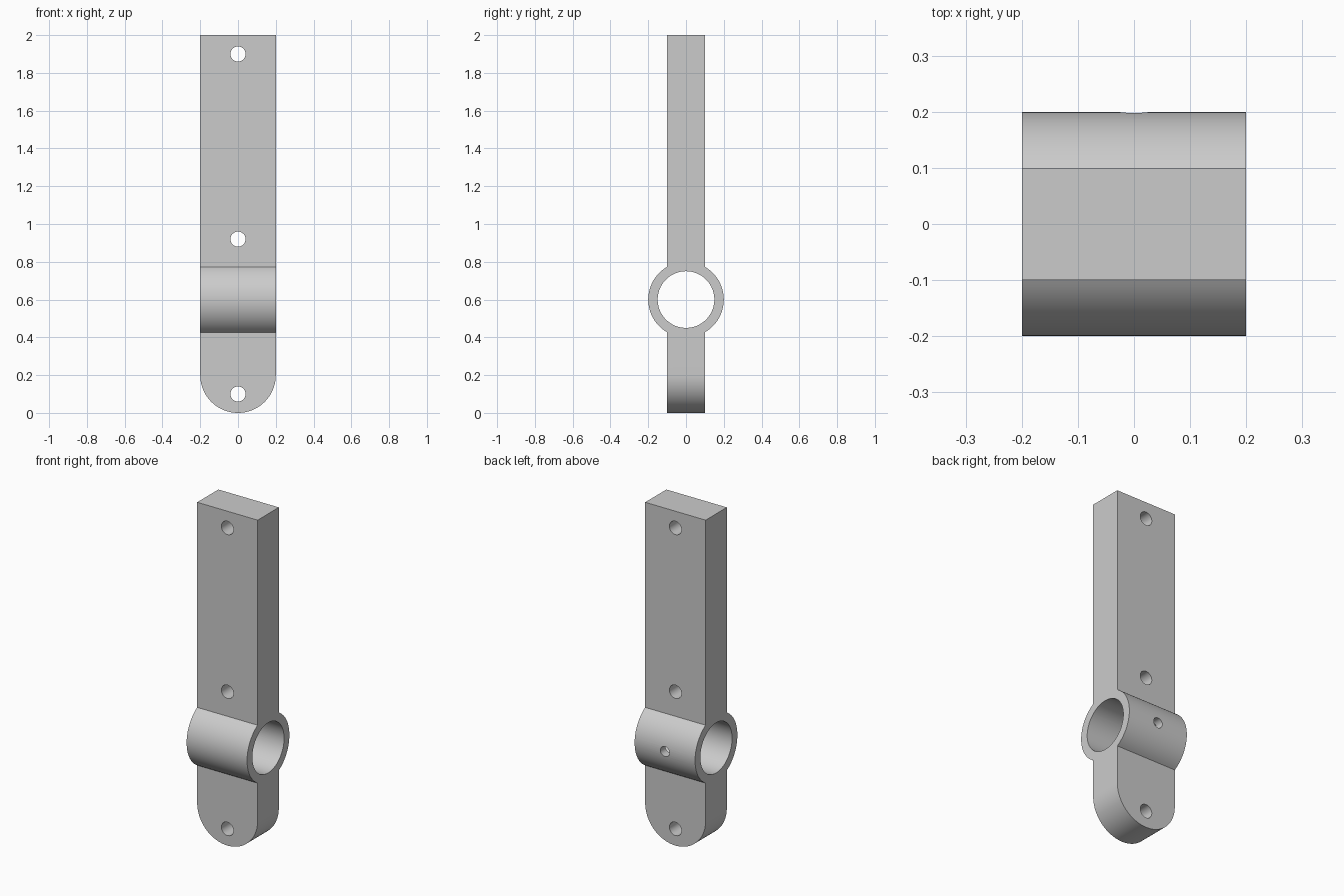
import bpy
import bmesh
from math import pi, sin, cos, radians

if "Cube" in bpy.data.objects:
    bpy.data.objects.remove(bpy.data.objects["Cube"])

WIDTH, THICK, HEIGHT = 0.4, 0.2, 2.0
HUB_Z, HUB_R, BORE_R = 0.6, 0.2, 0.15

grey = bpy.data.materials.new("plain_grey")
grey.use_nodes = True
grey.diffuse_color = (0.6, 0.6, 0.6, 1)
grey.node_tree.nodes["Principled BSDF"].inputs["Base Color"].default_value = grey.diffuse_color


def cylinder(name, radius, depth, location, axis, sides=64):
    rotation = (0, pi / 2, 0) if axis == "x" else (pi / 2, 0, 0)
    bpy.ops.mesh.primitive_cylinder_add(vertices=sides, radius=radius, depth=depth,
                                        location=location, rotation=rotation)
    obj = bpy.context.object
    obj.name = name
    obj.data.materials.append(grey)
    return obj


def boolean(target, tool, operation):
    mod = target.modifiers.new(operation.title(), "BOOLEAN")
    mod.operation, mod.solver, mod.object = operation, "EXACT", tool
    bpy.ops.object.select_all(action="DESELECT")
    bpy.context.view_layer.objects.active = target
    target.select_set(True)
    bpy.ops.object.modifier_apply(modifier=mod.name)
    bpy.data.objects.remove(tool)


# Flat bar: square top, half-round bottom end, extruded through its thickness
r = WIDTH / 2
outline = [(r, HEIGHT), (-r, HEIGHT)]
outline += [(r * cos(a), r + r * sin(a)) for a in (pi + pi * i / 48 for i in range(49))]
bm = bmesh.new()
face = bm.faces.new([bm.verts.new((x, -THICK / 2, z)) for x, z in outline])
solid = bmesh.ops.extrude_face_region(bm, geom=[face])
bmesh.ops.translate(bm, vec=(0, THICK, 0),
                    verts=[v for v in solid["geom"] if isinstance(v, bmesh.types.BMVert)])
bmesh.ops.recalc_face_normals(bm, faces=bm.faces)
mesh = bpy.data.meshes.new("hinge_bar")
bm.to_mesh(mesh)
bm.free()
mesh.materials.append(grey)
bar = bpy.data.objects.new("hinge_bar", mesh)
bpy.context.collection.objects.link(bar)

# Cross tube with its bore
boolean(bar, cylinder("cross_tube", HUB_R, WIDTH, (0, 0, HUB_Z), "x", 96), "UNION")
boolean(bar, cylinder("bore_cutter", BORE_R, WIDTH * 2, (0, 0, HUB_Z), "x", 96), "DIFFERENCE")

# Bolt holes through the bar
for z in (0.1, 0.92, 1.9):
    boolean(bar, cylinder("bolt_cutter", 0.04, THICK * 2, (0, 0, z), "y", 40), "DIFFERENCE")

# Small set-screw hole in the back wall of the tube only
boolean(bar, cylinder("set_screw_cutter", 0.03, 0.2, (0, HUB_R, HUB_Z), "y", 32), "DIFFERENCE")

bpy.ops.object.select_all(action="DESELECT")
bar.select_set(True)
bpy.context.view_layer.objects.active = bar
bpy.ops.object.shade_smooth_by_angle(angle=radians(30))
